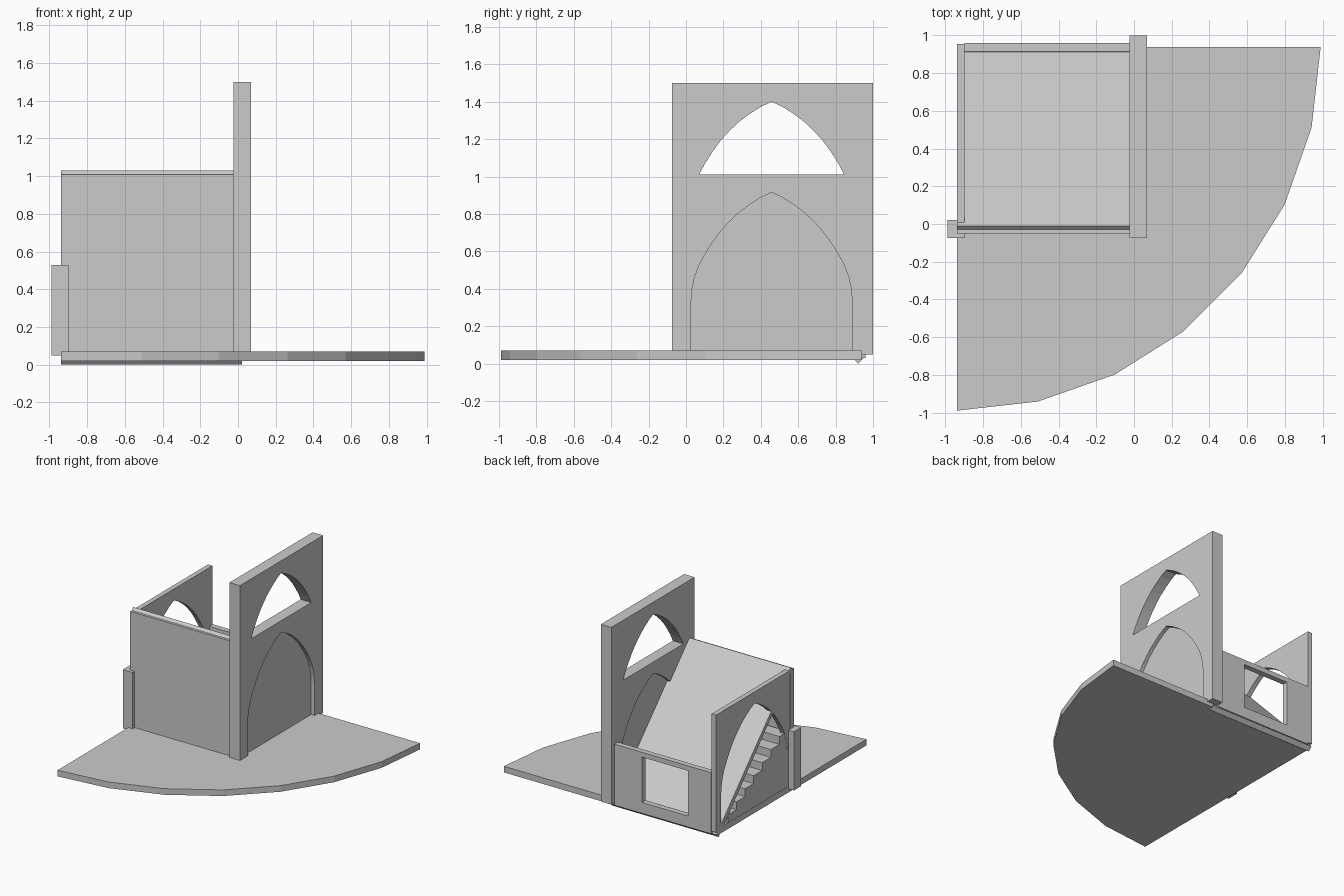
import bpy, bmesh, math

if "Cube" in bpy.data.objects:
    bpy.data.objects.remove(bpy.data.objects["Cube"])


def prism(name, pts, axis, a, b):
    """Extrude a 2D outline along an axis: x uses (y, z), y uses (x, z), z uses (x, y)."""
    place = {'x': lambda p, t: (t, p[0], p[1]),
             'y': lambda p, t: (p[0], t, p[1]),
             'z': lambda p, t: (p[0], p[1], t)}[axis]
    bm = bmesh.new()
    lo = [bm.verts.new(place(p, a)) for p in pts]
    hi = [bm.verts.new(place(p, b)) for p in pts]
    bm.faces.new(lo)
    bm.faces.new(hi)
    n = len(pts)
    for i in range(n):
        bm.faces.new((lo[i], lo[(i + 1) % n], hi[(i + 1) % n], hi[i]))
    bmesh.ops.recalc_face_normals(bm, faces=bm.faces)
    me = bpy.data.meshes.new(name)
    bm.to_mesh(me)
    bm.free()
    ob = bpy.data.objects.new(name, me)
    bpy.context.collection.objects.link(ob)
    return ob


def rect(u0, u1, v0, v1):
    return [(u0, v0), (u1, v0), (u1, v1), (u0, v1)]


def box(name, x0, x1, y0, y1, z0, z1):
    return prism(name, rect(x0, x1, y0, y1), 'z', z0, z1)


def cut(ob, cutter):
    mod = ob.modifiers.new("opening", 'BOOLEAN')
    mod.operation = 'DIFFERENCE'
    mod.solver = 'EXACT'
    mod.object = cutter
    bpy.context.view_layer.objects.active = ob
    bpy.ops.object.modifier_apply(modifier=mod.name)
    bpy.data.objects.remove(cutter)


MID = 0.458                                   # centre line of the arches
CURVE = [(.07, 0), (.10, .057), (.14, .12), (.185, .182), (.235, .237),
         (.285, .284), (.34, .325), (.40, .363), (MID, .39)]


def pointed(z, legs=None):
    """Pointed arch outline in (y, z), mirrored about MID, with optional legs."""
    left = [(y, z + h) for y, h in CURVE]
    if legs is not None:
        left = [(.028, legs), (.028, .34), (.033, .40), (.047, .465)] + left
    return left + [(2 * MID - y, h) for y, h in reversed(left[:-1])]


# Quarter-disc ground plate
R = 1.93
arc = [(-.94 + R * math.cos(math.radians(90 * i / 7)),
        .94 - R * math.sin(math.radians(90 * i / 7))) for i in range(8)]
prism("ground_plate", [(-.94, .94)] + arc, 'z', .02, .07)

# Tall facade with upper window and recessed lower arch
facade = prism("tall_facade", rect(-.075, 1.0, .05, 1.5), 'x', -.025, .07)
cut(facade, prism("cutter", pointed(1.01), 'x', -.2, .2))
cut(facade, prism("cutter", pointed(.525, .0), 'x', -.2, .2))
prism("arch_panel", pointed(.525, .05), 'x', .0, .04)

# Side wall with the same arch, open to the ground
side = prism("side_wall", rect(.0, .955, .05, 1.01), 'x', -.94, -.90)
cut(side, prism("cutter", pointed(.525, .0), 'x', -1.1, -.8))

# Front wall and corner post
box("front_wall", -.94, -.025, -.05, -.005, .05, 1.01)
box("corner_post", -.99, -.90, -.075, .02, .05, .53)

# Low back wall with rectangular window
back = prism("low_back_wall", rect(-.90, -.025, .03, .53), 'y', .915, .96)
cut(back, prism("cutter", rect(-.69, -.275, .12, .49), 'y', .8, 1.1))

# Sloping slab running from the front wall top down to the back
prism("sloping_slab", [(-.03, 1.01), (-.01, 1.03), (.95, .03), (.92, .0)],
      'x', -.94, .02)

# Steps below the slab
N = 7
y0, y1, z0, z1 = .80, .02, .07, .52
steps = [(y1, .06), (y0, .06)]
for i in range(N):
    ya = y0 + (y1 - y0) * i / N
    yb = y0 + (y1 - y0) * (i + 1) / N
    z = z0 + (z1 - z0) * (i + 1) / N
    steps += [(ya, z), (yb, z)]
prism("inner_steps", steps, 'x', -.938, -.025)
